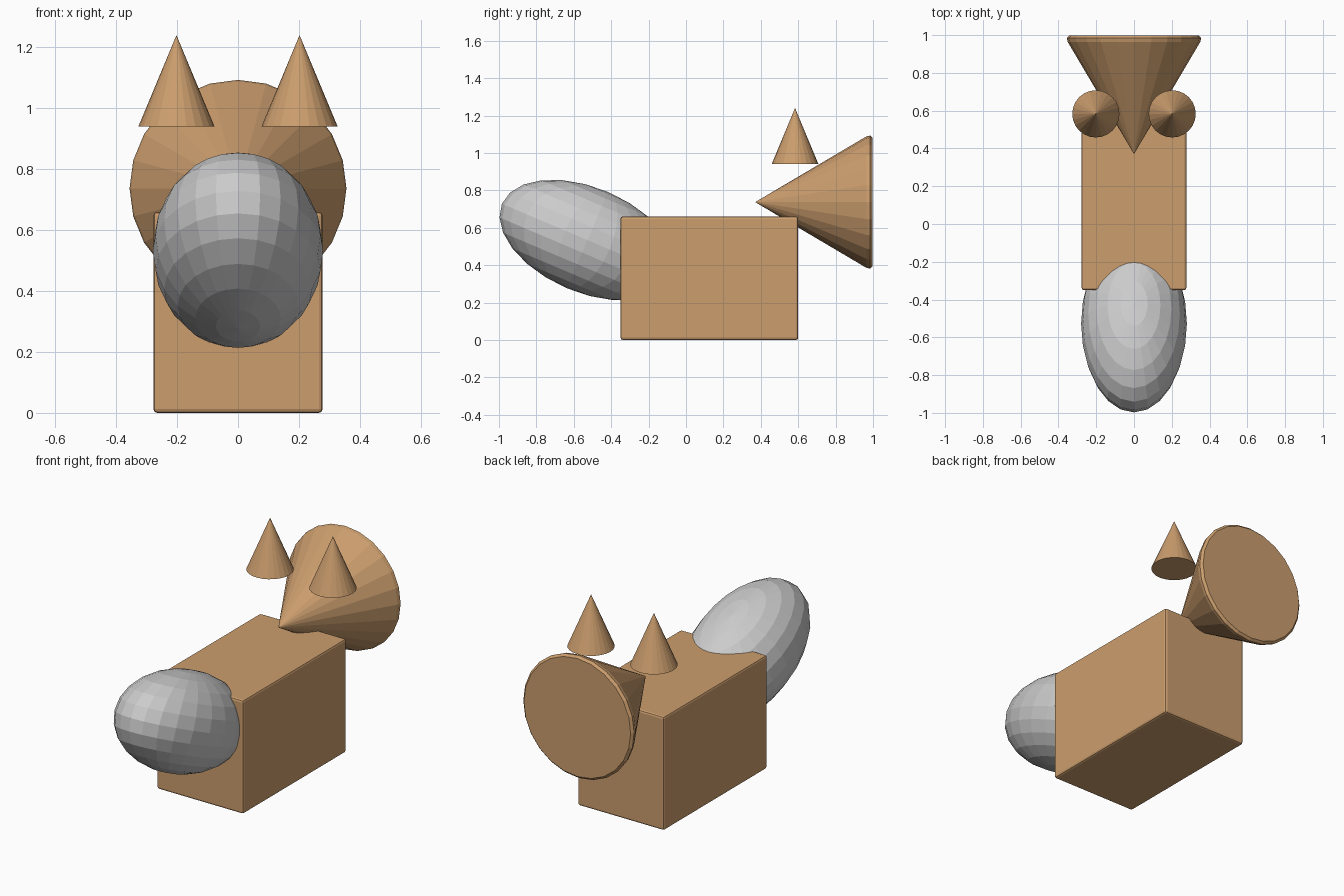
import bpy, bmesh
from math import radians, tau
from mathutils import Matrix, Vector

if "Cube" in bpy.data.objects:
    bpy.data.objects.remove(bpy.data.objects["Cube"])

tan = bpy.data.materials.new("tan")
tan.diffuse_color = (0.60, 0.34, 0.155, 1)
tan.use_nodes = True
tan.node_tree.nodes["Principled BSDF"].inputs["Base Color"].default_value = tan.diffuse_color


def add(name, bm, loc, rot_x=0, mat=None):
    bmesh.ops.recalc_face_normals(bm, faces=bm.faces)
    me = bpy.data.meshes.new(name)
    bm.to_mesh(me)
    bm.free()
    ob = bpy.data.objects.new(name, me)
    ob.location = loc
    ob.rotation_euler.x = radians(rot_x)
    if mat:
        me.materials.append(mat)
    bpy.context.collection.objects.link(ob)
    return ob


# body: box with slightly rounded edges
bm = bmesh.new()
bmesh.ops.create_cube(bm, size=1, matrix=Matrix.Diagonal((0.555, 0.95, 0.66, 1)))
body = add("body", bm, (0, 0.125, 0.33), mat=tan)
bev = body.modifiers.new("bevel", "BEVEL")
bev.width, bev.segments = 0.012, 2

# head: stretched faceted sphere, tipped up at the front
bm = bmesh.new()
bmesh.ops.create_uvsphere(bm, u_segments=24, v_segments=12, radius=1,
                          matrix=Matrix.Diagonal((0.28, 0.497, 0.28, 1)))
add("head", bm, (0, -0.527, 0.534), -23)

# tail: turned cone with a rounded rim, apex pointing forward
bm = bmesh.new()
profile = [(0, 0.37), (0.351, 0.964), (0.356, 0.985), (0.343, 0.998), (0, 0.998)]
verts = [bm.verts.new((r, y, 0)) for r, y in profile]
edges = [bm.edges.new(p) for p in zip(verts, verts[1:])]
bmesh.ops.spin(bm, geom=verts + edges, cent=(0, 0, 0), axis=(0, 1, 0),
               angle=tau, steps=24)
bmesh.ops.remove_doubles(bm, verts=bm.verts, dist=0.0005)
add("tail", bm, (0, 0, 0.737), mat=tan)

# pair of upright spikes
for side, x in (("left", -0.202), ("right", 0.202)):
    bm = bmesh.new()
    bmesh.ops.create_cone(bm, cap_ends=True, segments=24, radius1=0.125,
                          radius2=0, depth=0.30)
    bmesh.ops.remove_doubles(bm, verts=bm.verts, dist=0.0005)
    add("spike_" + side, bm, (x, 0.583, 1.09), mat=tan)
